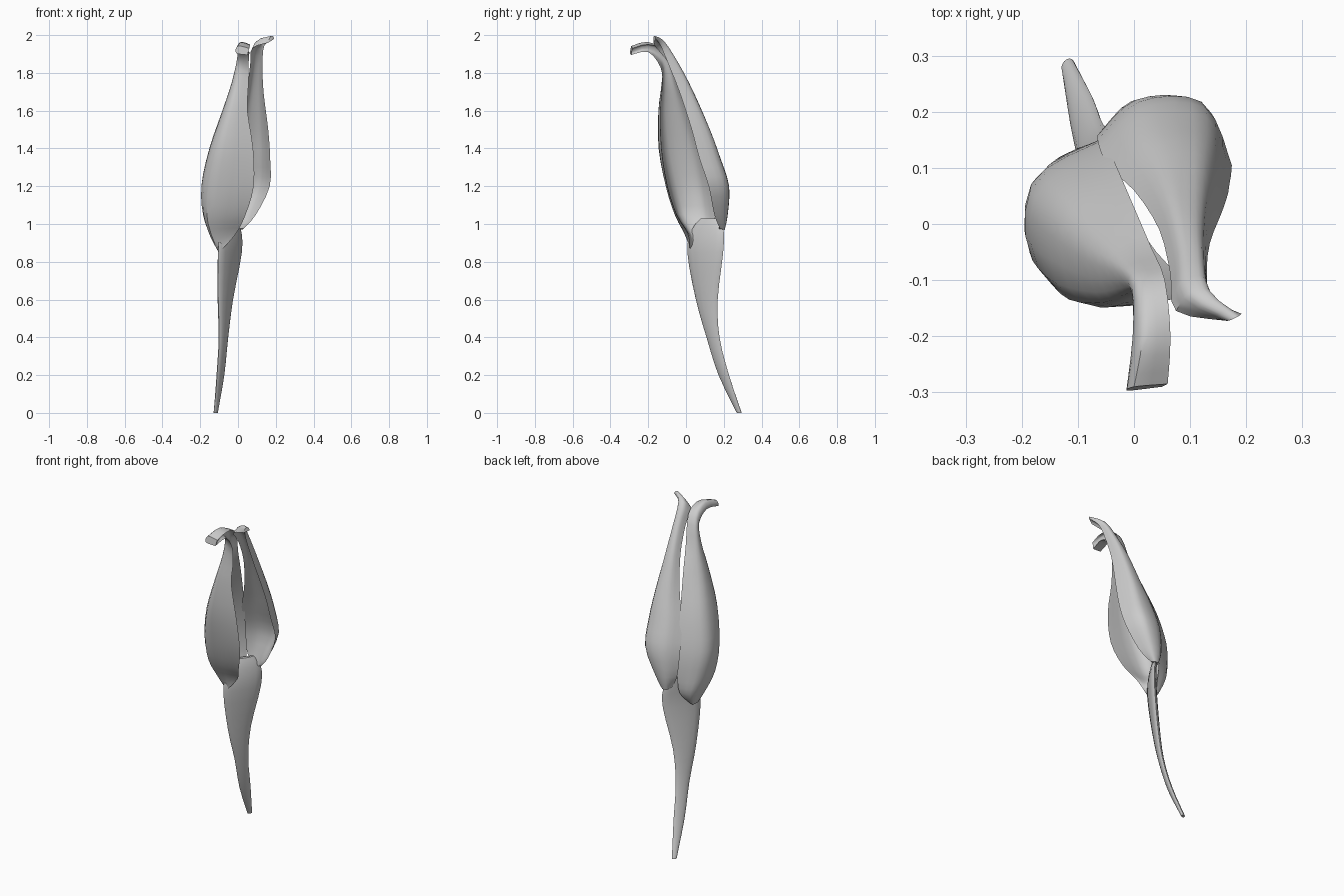
import bpy, math
from mathutils import Vector


def spline(rows, steps):
    """Catmull-Rom interpolation through rows of equal-length numbers."""
    out = []
    n = len(rows)
    for i in range(n - 1):
        a, b, c, d = (rows[max(0, min(n - 1, i + k))] for k in (-1, 0, 1, 2))
        for s in range(steps):
            t = s / steps
            out.append([0.5 * (2 * q + (r - p) * t + (2 * p - 5 * q + 4 * r - w) * t * t
                               + (3 * q - p - 3 * r + w) * t ** 3)
                        for p, q, r, w in zip(a, b, c, d)])
    out.append(list(rows[-1]))
    return out


def loft(name, rings):
    """Skin a list of closed rings and cap both ends."""
    n = len(rings[0])
    verts = [v for ring in rings for v in ring]
    faces = [(i * n + k, i * n + (k + 1) % n, (i + 1) * n + (k + 1) % n, (i + 1) * n + k)
             for i in range(len(rings) - 1) for k in range(n)]
    faces.append(tuple(reversed(range(n))))
    faces.append(tuple(range(len(verts) - n, len(verts))))
    mesh = bpy.data.meshes.new(name)
    mesh.from_pydata(verts, [], faces)
    obj = bpy.data.objects.new(name, mesh)
    bpy.context.collection.objects.link(obj)
    bpy.ops.object.select_all(action='DESELECT')
    obj.select_set(True)
    bpy.context.view_layer.objects.active = obj
    bpy.ops.object.shade_smooth_by_angle(angle=math.radians(40))
    return obj


def petal(name, rows, dent):
    """Closed lobe: rounded outer arc per row, inner face hollowed towards it mid-length."""
    lines = spline(rows, 3)
    rings = []
    for i, r in enumerate(lines):
        outer = [Vector(p) for p in spline([r[k:k + 3] for k in range(0, 12, 3)], 4)]
        n = len(outer) - 1
        depth = dent * min(1, 1.6 * math.sin(math.pi * i / (len(lines) - 1)))
        inner = [outer[0].lerp(outer[n], j / n).lerp(outer[j], depth) for j in range(n - 1, 0, -1)]
        rings.append(outer + inner)
    return loft(name, rings)


# Front left petal with hooked tip
petal("front_petal", [
    (-.085, .09, .87, -.105, .08, .86, -.105, .03, .86, -.08, .02, .87),
    (-.055, .14, .94, -.13, .11, .94, -.14, .00, .94, -.01, .01, .95),
    (-.05, .155, 1.05, -.165, .09, 1.05, -.165, -.05, 1.05, .04, -.05, 1.05),
    (-.05, .145, 1.2, -.185, .06, 1.2, -.155, -.095, 1.2, .083, -.10, 1.2),
    (-.03, .10, 1.4, -.145, .02, 1.4, -.115, -.135, 1.4, .08, -.13, 1.4),
    (.00, .03, 1.6, -.08, -.04, 1.6, -.055, -.14, 1.6, .05, -.135, 1.6),
    (.03, -.04, 1.75, -.03, -.07, 1.75, -.015, -.125, 1.75, .055, -.125, 1.73),
    (.055, -.10, 1.91, .005, -.105, 1.9, .00, -.125, 1.86, .055, -.135, 1.83),
    (.065, -.20, 1.95, .015, -.20, 1.963, .00, -.20, 1.92, .06, -.20, 1.91),
    (.06, -.285, 1.93, .00, -.29, 1.942, -.01, -.297, 1.905, .05, -.29, 1.895)], 0.75)

# Back right petal with tip turned sideways
petal("back_petal", [
    (-.02, .165, .975, -.01, .20, .97, .02, .203, .97, .03, .18, .975),
    (-.055, .165, 1.05, -.01, .215, 1.05, .06, .213, 1.05, .095, .15, 1.05),
    (-.065, .15, 1.2, .01, .218, 1.2, .12, .218, 1.2, .168, .12, 1.2),
    (-.045, .10, 1.35, .02, .17, 1.35, .13, .172, 1.35, .17, .07, 1.35),
    (.00, .06, 1.5, .045, .115, 1.5, .125, .12, 1.5, .16, .03, 1.5),
    (.045, -.01, 1.7, .07, .035, 1.7, .12, .03, 1.7, .135, -.035, 1.7),
    (.065, -.09, 1.85, .085, -.045, 1.85, .12, -.045, 1.85, .13, -.095, 1.85),
    (.075, -.155, 1.93, .095, -.125, 1.965, .13, -.115, 1.965, .14, -.135, 1.945),
    (.16, -.172, 1.96, .17, -.172, 1.99, .185, -.165, 1.995, .192, -.160, 1.98)], 0.75)

# Flattened stem: height, centre x, centre y, half width, half thickness
SIDES = 14
wide = Vector((.13, .2, 0)).normalized()
thin = Vector((wide.y, -wide.x, 0))
stem = spline([
    (0, -.118, .282, .014, .010),
    (.2, -.093, .200, .033, .012),
    (.4, -.077, .143, .041, .014),
    (.6, -.067, .110, .069, .019),
    (.85, -.043, .102, .113, .022),
    (.97, -.040, .115, .100, .018),
    (1.03, -.045, .125, .055, .010)], 3)
loft("stem", [[Vector((x, y, z)) + wide * hw * math.cos(2 * math.pi * k / SIDES)
               - thin * ht * math.sin(2 * math.pi * k / SIDES) for k in range(SIDES)]
              for z, x, y, hw, ht in stem])
